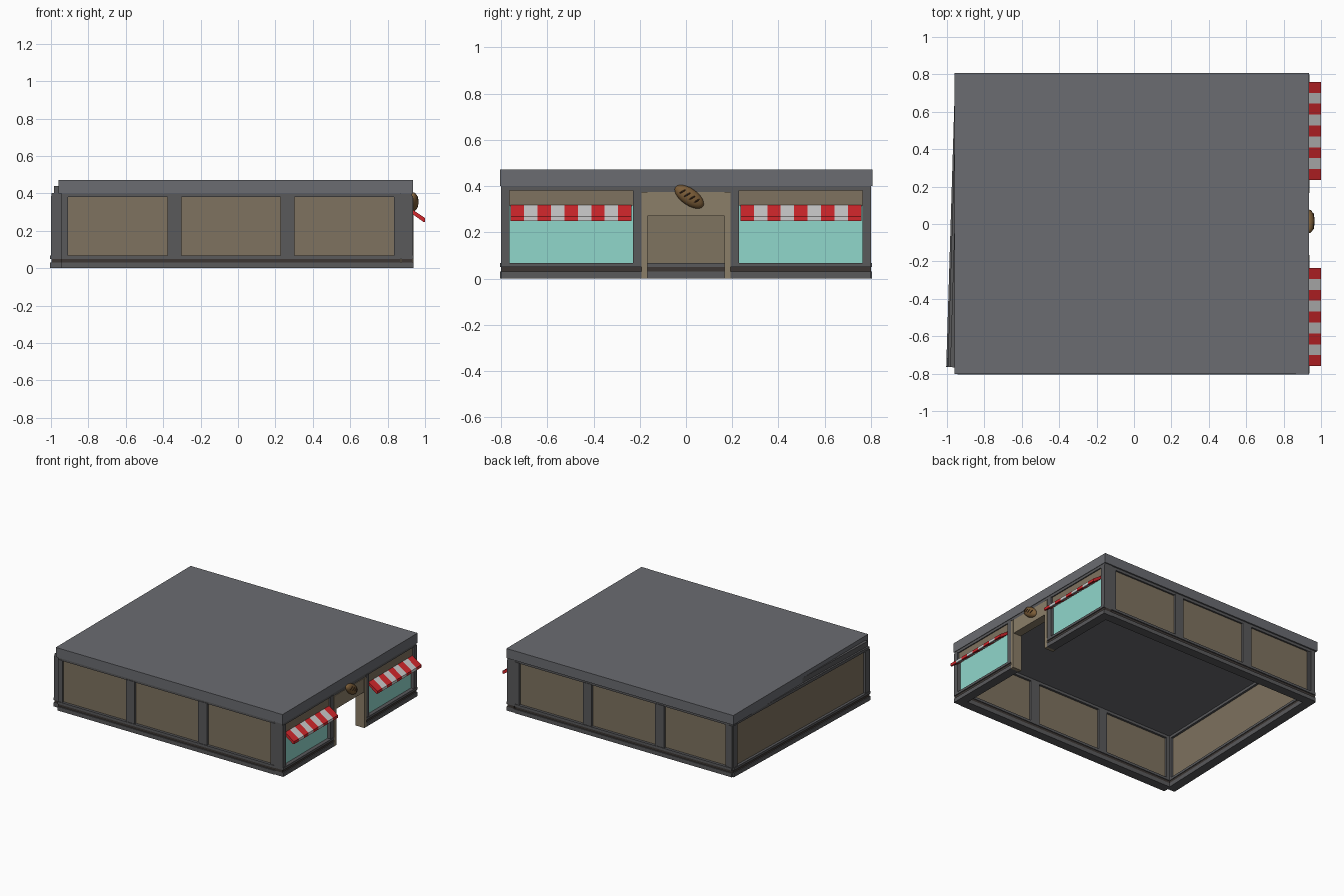
import bpy, bmesh, math
from mathutils import Matrix, Vector

if "Cube" in bpy.data.objects:
    bpy.data.objects.remove(bpy.data.objects["Cube"])


def mat(name, r, g, b):
    m = bpy.data.materials.new(name)
    m.diffuse_color = (r, g, b, 1)
    m.use_nodes = True
    m.node_tree.nodes["Principled BSDF"].inputs["Base Color"].default_value = m.diffuse_color
    return m


FRAME = mat("frame_grey", 0.10, 0.10, 0.105)
ROOF = mat("roof_grey", 0.145, 0.15, 0.165)
BAND = mat("base_band", 0.045, 0.037, 0.033)
PANEL = mat("wall_panel", 0.21, 0.17, 0.115)
TRIM = mat("door_trim", 0.26, 0.21, 0.14)
GLASS = mat("glass", 0.28, 0.68, 0.60)
RED = mat("awning_red", 0.65, 0.02, 0.025)
WHITE = mat("awning_white", 0.6, 0.6, 0.6)
CRUST = mat("bread_crust", 0.20, 0.11, 0.04)
SCORE = mat("bread_score", 0.05, 0.025, 0.012)


def add_object(name, bm, material, matrix=Matrix()):
    bmesh.ops.recalc_face_normals(bm, faces=bm.faces)
    me = bpy.data.meshes.new(name)
    bm.to_mesh(me)
    bm.free()
    me.materials.append(material)
    ob = bpy.data.objects.new(name, me)
    ob.matrix_world = matrix
    bpy.context.collection.objects.link(ob)
    return ob


def box(name, x, y, z, material, matrix=Matrix()):
    bm = bmesh.new()
    bmesh.ops.create_cube(bm, size=1)
    for v in bm.verts:
        v.co = Vector(r[0] + (c + 0.5) * (r[1] - r[0]) for r, c in zip((x, y, z), v.co))
    return add_object(name, bm, material, matrix)


def prism(name, profile, y0, y1, material):
    """Extrude an x-z profile along y."""
    bm = bmesh.new()
    f = bm.faces.new([bm.verts.new((x, y0, z)) for x, z in profile])
    ext = bmesh.ops.extrude_face_region(bm, geom=[f])["geom"]
    bmesh.ops.translate(bm, vec=(0, y1 - y0, 0),
                        verts=[g for g in ext if isinstance(g, bmesh.types.BMVert)])
    return add_object(name, bm, material)


T = 0.065  # wall thickness


def bay(name, u0, u1, matrix, glazed=False, post=0.037):
    """One wall module: banded base, two posts, top rail and recessed infill."""
    box(name + "_base_low", (u0, u1), (-0.004, T), (0, 0.03), FRAME, matrix)
    box(name + "_base_band", (u0, u1), (0.003, T - 0.005), (0.03, 0.05), BAND, matrix)
    box(name + "_base_top", (u0, u1), (-0.004, T), (0.05, 0.068), FRAME, matrix)
    box(name + "_post_a", (u0, u0 + post), (0, T), (0.068, 0.385), FRAME, matrix)
    box(name + "_post_b", (u1 - post, u1), (0, T), (0.068, 0.385), FRAME, matrix)
    box(name + "_top_rail", (u0, u1), (0.004, T), (0.38, 0.402), FRAME, matrix)
    a, b = u0 + post, u1 - post
    if glazed:
        box(name + "_glass", (a, b), (0.025, 0.045), (0.068, 0.315), GLASS, matrix)
        box(name + "_lintel", (a, b), (0.012, T - 0.012), (0.315, 0.38), PANEL, matrix)
    else:
        box(name + "_panel", (a, b), (0.016, T - 0.016), (0.068, 0.38), PANEL, matrix)


# Long side walls, three bays each
STEP = 0.605
side_a = Matrix.Translation((-0.945, -0.8, 0))
side_b = Matrix.Translation((0.87, 0.8, 0)) @ Matrix.Rotation(math.pi, 4, "Z")
for label, m in (("left_wall", side_a), ("right_wall", side_b)):
    for i in range(3):
        bay(f"{label}_bay_{i}", i * STEP, (i + 1) * STEP, m)

# Back wall, a single bay set slightly askew
start, end = Vector((-0.952, 0.795)), Vector((-1.0, -0.765))
d = end - start
back = Matrix.Translation((*start, 0)) @ Matrix.Rotation(math.atan2(d.y, d.x), 4, "Z")
bay("back_wall", 0, d.length, back, post=0.05)
box("back_beam", (0, d.length), (0.017, T), (0.4, 0.44), FRAME, back)

# Shop front: two glazed bays with a doorway between
front = Matrix.Translation((0.935, 0, 0)) @ Matrix.Rotation(math.pi / 2, 4, "Z")
for label, a, b in (("window_left", -0.8, -0.193), ("window_right", 0.193, 0.8)):
    bay(label, a, b, front, glazed=True)
for s in (-1, 1):
    u = sorted((s * 0.193, s * 0.167))
    box("door_jamb", u, (-0.004, T + 0.005), (0, 0.375), TRIM, front)
box("door_header", (-0.167, 0.167), (0, T), (0.27, 0.375), TRIM, front)
box("door_top_rail", (-0.193, 0.193), (0.004, T), (0.375, 0.402), FRAME, front)

# Flat roof with front fascia strip
box("roof_slab", (-0.96, 0.867), (-0.803, 0.807), (0.4, 0.472), ROOF)
box("roof_fascia", (0.867, 0.935), (-0.805, 0.808), (0.4, 0.472), ROOF)

# Striped awnings
profile = [(0.925, 0.318), (1.0, 0.268), (1.0, 0.248), (0.99, 0.248), (0.925, 0.295)]
for label, y0 in (("awning_left", -0.76), ("awning_right", 0.235)):
    w = 0.525 / 9
    for i in range(9):
        prism(f"{label}_stripe_{i}", profile, y0 + i * w, y0 + (i + 1) * w, WHITE if i % 2 else RED)

# Bread loaf sign with score marks
loaf = Matrix.Translation((0.936, 0.014, 0.354)) @ Matrix.Rotation(math.radians(-35), 4, "X")
loaf = loaf.inverted().inverted()
bm = bmesh.new()
bmesh.ops.create_uvsphere(bm, u_segments=20, v_segments=12, radius=1)
bmesh.ops.scale(bm, vec=(0.029, 0.073, 0.036), verts=bm.verts)
for f in bm.faces:
    f.smooth = True
add_object("bread_sign", bm, CRUST, loaf)
for i in range(4):
    y = -0.036 + i * 0.024
    depth = 0.029 * math.sqrt(1 - (y / 0.073) ** 2)
    m = loaf @ Matrix.Translation((depth - 0.003, y, 0.002)) @ Matrix.Rotation(math.radians(-25), 4, "X")
    bm = bmesh.new()
    bmesh.ops.create_icosphere(bm, subdivisions=2, radius=1)
    bmesh.ops.scale(bm, vec=(0.005, 0.004, 0.017), verts=bm.verts)
    add_object(f"bread_score_{i}", bm, SCORE, m)
